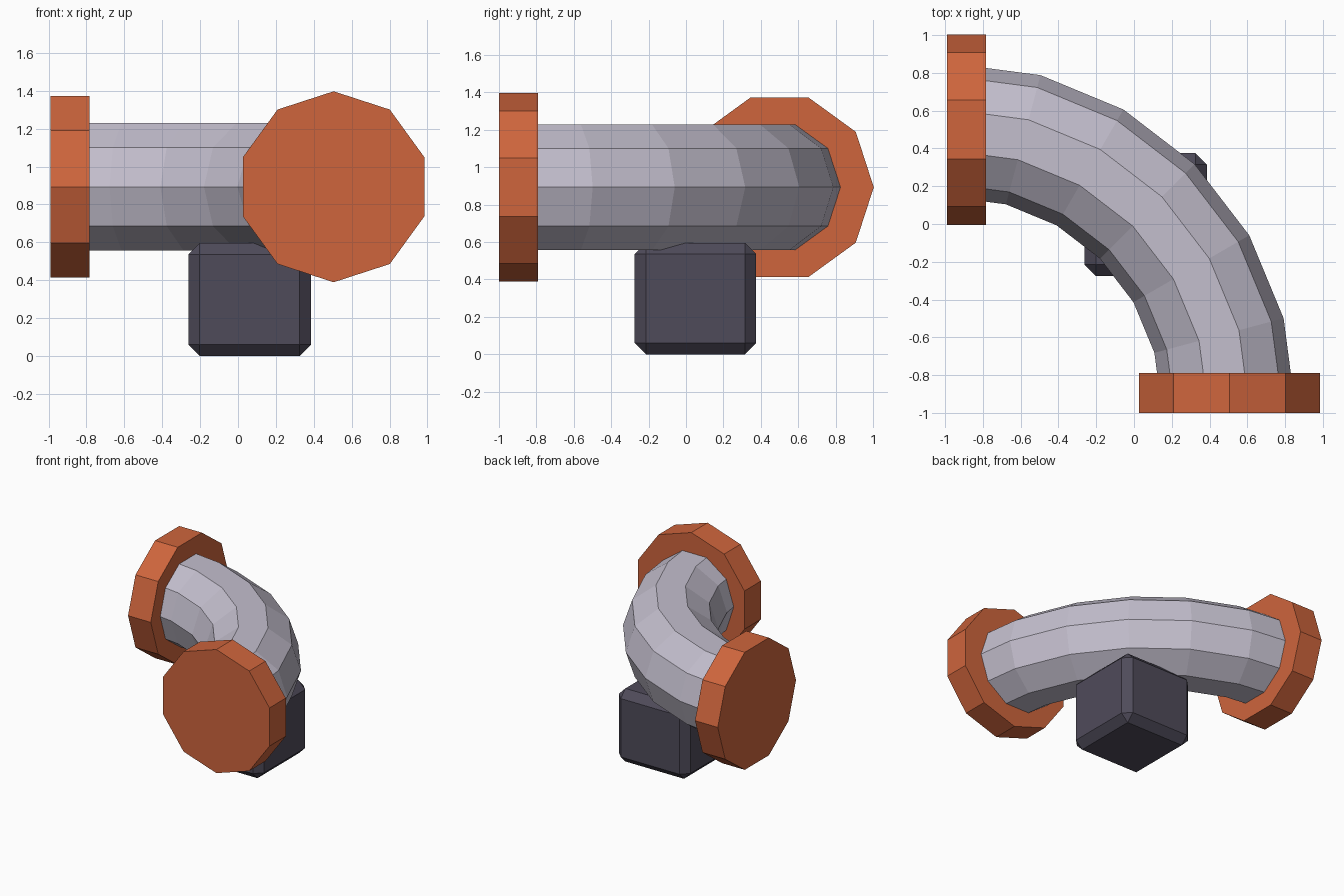
import bpy, bmesh
from math import sin, cos, pi, radians
from mathutils import Matrix, Vector

cube = bpy.data.objects.get("Cube")
if cube:
    bpy.data.objects.remove(cube, do_unlink=True)

SIDES = 10
AXIS_Z = 0.893
BEND = Vector((-0.966, -0.97, AXIS_Z))   # centre of the elbow bend
BEND_R, PIPE_R, FLANGE_R = 1.466, 0.354, 0.504


def material(name, color):
    m = bpy.data.materials.new(name)
    m.use_nodes = True
    m.diffuse_color = (*color, 1)
    m.node_tree.nodes["Principled BSDF"].inputs["Base Color"].default_value = (*color, 1)
    return m


def add_object(name, bm, mat):
    bmesh.ops.recalc_face_normals(bm, faces=bm.faces)
    mesh = bpy.data.meshes.new(name)
    bm.to_mesh(mesh)
    bm.free()
    mesh.materials.append(mat)
    ob = bpy.data.objects.new(name, mesh)
    bpy.context.collection.objects.link(ob)
    return ob


orange = material("orange paint", (0.62, 0.13, 0.046))
steel = material("pale steel", (0.55, 0.52, 0.615))
charcoal = material("charcoal", (0.078, 0.070, 0.102))

# Elbow pipe: decagon rings swept through a quarter turn
bm = bmesh.new()
rings = []
for step in range(7):
    turn = radians(15 * step)
    out = Vector((sin(turn), cos(turn), 0))
    ring = []
    for i in range(SIDES):
        a = 2 * pi * i / SIDES
        p = BEND + out * (BEND_R + PIPE_R * cos(a))
        p.z += PIPE_R * sin(a)
        ring.append(bm.verts.new(p))
    rings.append(ring)
for r0, r1 in zip(rings, rings[1:]):
    for i in range(SIDES):
        j = (i + 1) % SIDES
        bm.faces.new((r0[i], r0[j], r1[j], r1[i]))
bm.faces.new(rings[0])
bm.faces.new(rings[-1])
add_object("elbow_pipe", bm, steel)


# Flanges: decagonal discs closing both pipe ends
def flange(name, center, axis, depth, spin):
    bm = bmesh.new()
    bmesh.ops.create_cone(bm, cap_ends=True, segments=SIDES, radius1=FLANGE_R,
                          radius2=FLANGE_R, depth=depth)
    # start with a corner on local +y, which becomes world z or a side
    bm.transform(Matrix.Rotation(radians(spin), 4, "Z"))
    bm.transform(Matrix.Rotation(radians(90), 4, axis))
    bm.transform(Matrix.Translation(center))
    add_object(name, bm, orange)


flange("front_flange", (0.505, -0.895, AXIS_Z), "X", 0.21, 0)
flange("right_flange", (-0.887, 0.5, AXIS_Z), "Y", 0.205, 0)

# Support block with chamfered edges
bm = bmesh.new()
bmesh.ops.create_cube(bm, size=1)
bm.transform(Matrix.Translation((0.062, 0.05, 0.298))
             @ Matrix.Diagonal((0.648, 0.65, 0.596, 1)))
bmesh.ops.bevel(bm, geom=bm.edges[:], offset=0.06, offset_type="OFFSET",
                segments=1, profile=0.5, affect="EDGES")
add_object("support_block", bm, charcoal)
